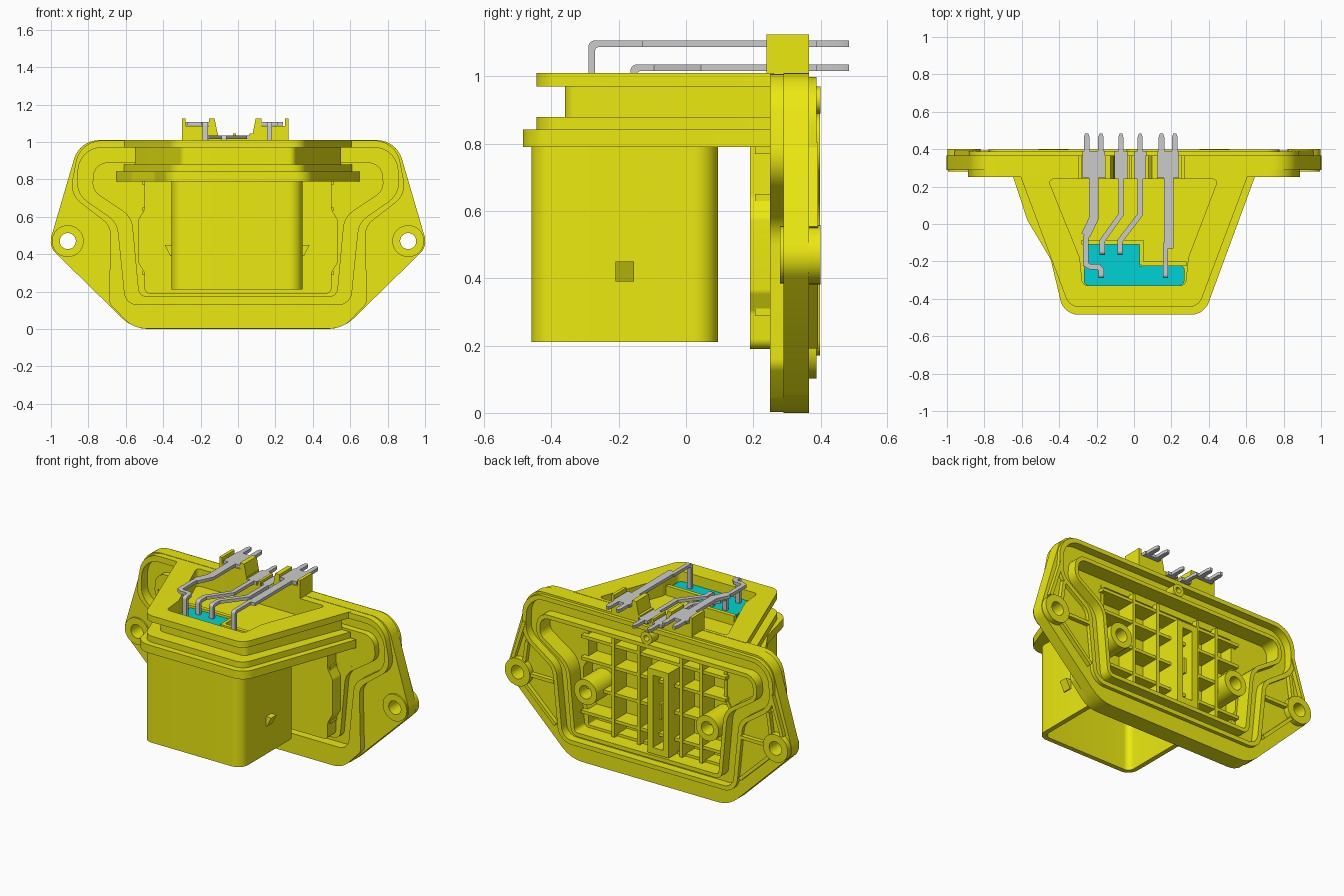
import bpy, bmesh, math
from mathutils import Vector, Matrix

if "Cube" in bpy.data.objects:
    bpy.data.objects.remove(bpy.data.objects["Cube"])


def material(name, rgb):
    m = bpy.data.materials.new(name)
    m.diffuse_color = (*rgb, 1)
    m.use_nodes = True
    m.node_tree.nodes["Principled BSDF"].inputs["Base Color"].default_value = m.diffuse_color
    return m


YELLOW = material("yellow_plastic", (0.84, 0.82, 0.005))
CYAN = material("cyan_seal", (0.0, 0.65, 0.66))

# local (u, v, w) to world for each extrusion axis
AXES = {"z": Matrix(((1, 0, 0), (0, 1, 0), (0, 0, 1))),
        "y": Matrix(((1, 0, 0), (0, 0, 1), (0, 1, 0))),
        "x": Matrix(((0, 0, 1), (1, 0, 0), (0, 1, 0)))}


def fillet(pts):
    """Round the corners of a polygon given as (u, v[, radius])."""
    out, n = [], len(pts)
    for i, p in enumerate(pts):
        c = Vector(p[:2])
        r = p[2] if len(p) > 2 else 0
        a, b = Vector(pts[i - 1][:2]) - c, Vector(pts[(i + 1) % n][:2]) - c
        half = a.angle(b) / 2
        if r <= 0 or half > 1.55:
            out.append(c)
            continue
        t = min(r / math.tan(half), 0.48 * a.length, 0.48 * b.length)
        a.normalize()
        b.normalize()
        centre = c + (a + b).normalized() * t / math.cos(half)
        v0, v1 = (c + a * t - centre).normalized(), (c + b * t - centre).normalized()
        steps = max(3, int((math.pi - 2 * half) / 0.16))
        out += [centre + v0.slerp(v1, k / steps) * t * math.tan(half) for k in range(steps + 1)]
    return out


def inset(pts, d):
    """Move the edges of a counter-clockwise polygon inwards by d."""
    out, n = [], len(pts)
    for i, p in enumerate(pts):
        c = Vector(p[:2])
        e0 = (c - Vector(pts[i - 1][:2])).normalized()
        e1 = (Vector(pts[(i + 1) % n][:2]) - c).normalized()
        n0, n1 = Vector((-e0.y, e0.x)), Vector((-e1.y, e1.x))
        q = c + (n0 + n1) * d / (1 + n0.dot(n1))
        r = p[2] if len(p) > 2 else 0
        turn = d if e0.cross(e1) > 0 else -d
        out.append((q.x, q.y, max(0.01, r - turn) if r else 0))
    return out


def prism(name, loops, lo, hi, axis="z", mat=YELLOW):
    """Extrude an outline (further loops are holes) from lo to hi."""
    cu = bpy.data.curves.new(name, "CURVE")
    cu.dimensions, cu.fill_mode, cu.extrude = "2D", "BOTH", (hi - lo) / 2
    for loop in loops:
        pts = fillet(loop)
        s = cu.splines.new("POLY")
        s.points.add(len(pts) - 1)
        for sp, p in zip(s.points, pts):
            sp.co = (p.x, p.y, 0, 1)
        s.use_cyclic_u = True
    tmp = bpy.data.objects.new(name, cu)
    bpy.context.collection.objects.link(tmp)
    dg = bpy.context.evaluated_depsgraph_get()
    me = bpy.data.meshes.new_from_object(tmp.evaluated_get(dg))
    bpy.data.objects.remove(tmp)
    bm = bmesh.new()
    bm.from_mesh(me)
    bmesh.ops.remove_doubles(bm, verts=bm.verts, dist=1e-5)
    for v in bm.verts:
        v.co = AXES[axis] @ (v.co + Vector((0, 0, (lo + hi) / 2)))
    bmesh.ops.recalc_face_normals(bm, faces=bm.faces)
    bm.to_mesh(me)
    bm.free()
    me.materials.clear()
    if mat:
        me.materials.append(mat)
    ob = bpy.data.objects.new(name, me)
    bpy.context.collection.objects.link(ob)
    bpy.context.view_layer.objects.active = ob
    ob.select_set(True)
    bpy.ops.object.shade_smooth_by_angle(angle=math.radians(30))
    ob.select_set(False)
    return ob


def mir(half):
    return half + [(-p[0], *p[1:]) for p in reversed(half)]


def circle(u, v, r, n=32):
    return [(u + r * math.cos(2 * math.pi * i / n), v + r * math.sin(2 * math.pi * i / n)) for i in range(n)]


def rect(u0, u1, v0, v1, r=0):
    return [(u0, v0, r), (u1, v0, r), (u1, v1, r), (u0, v1, r)]


def bar(a, b, w):
    a, b = Vector(a), Vector(b)
    s = (b - a).normalized().orthogonal() * w / 2
    return [tuple(a - s), tuple(b - s), tuple(b + s), tuple(a + s)]


# Mounting flange: contours in the x-z plane
outline = mir([(0.56, 0, 0.2), (1.013, 0.443, 0.09), (0.847, 1.01, 0.14)])
rim = mir([(0.56, 0.003, 0.15), (0.69, 0.14, 0.05), (0.68, 0.55, 0.1), (0.9, 0.72, 0.12), (0.845, 1.008, 0.14)])
groove = mir([(0.60, 0.13, 0.07), (0.645, 0.57, 0.12), (0.86, 0.72, 0.12), (0.85, 0.97, 0.13)])
inner = mir([(0.53, 0.17, 0.05), (0.57, 0.60, 0.12), (0.78, 0.74, 0.08), (0.77, 0.89, 0.08)])
panel = mir([(0.50, 0.19, 0.03), (0.50, 0.3, 0.03), (0.535, 0.36, 0.03), (0.535, 0.58, 0.03),
             (0.50, 0.64, 0.03), (0.50, 0.84, 0.03)])
prism("flange_ears", [outline, groove] + [circle(s * 0.91, 0.47, 0.043) for s in (-1, 1)], 0.29, 0.365, "y")
prism("flange_rim", [rim, groove], 0.25, 0.364, "y")
prism("seal_groove_floor", [inset(groove, -0.01), inset(inner, 0.01)], 0.31, 0.335, "y")
prism("inner_wall", [inner, inset(inner, 0.025)], 0.27, 0.398, "y")
prism("inner_web", [inset(inner, 0.01), inset(panel, 0.01)], 0.271, 0.295, "y")
prism("panel_wall", [panel, inset(panel, 0.022)], 0.191, 0.30, "y")
prism("panel_face", [panel], 0.19, 0.212, "y")
prism("outer_seal_lip", [inset(groove, -0.028), groove], 0.36, 0.388, "y")

# Ear pads, ear ribs and screw bosses on both sides
for s in (-1, 1):
    hole = circle(s * 0.91, 0.47, 0.043)
    prism("ear_pad", [circle(s * 0.91, 0.47, 0.088), hole], 0.36, 0.40, "y")
    prism("ear_front_ring", [circle(s * 0.91, 0.47, 0.085), hole], 0.28, 0.30, "y")
    for a, b in (((0.87, 0.54), (0.85, 0.68)), ((0.84, 0.47), (0.66, 0.47)), ((0.86, 0.40), (0.65, 0.20)),
                 ((0.95, 0.55), (0.87, 0.80))):
        prism("ear_rib", [bar((s * a[0], a[1]), (s * b[0], b[1]), 0.022)], 0.36, 0.392, "y")
    prism("screw_boss", [circle(s * 0.43, 0.47, 0.08), circle(s * 0.43, 0.47, 0.042)], 0.20, 0.40, "y")

# Stiffening grid, slotted tower and small boss on the back
for x in (-0.34, -0.2, 0.1, 0.28):
    prism("vertical_rib", [rect(x - 0.01, x + 0.01, 0.2, 0.83)], 0.205, 0.335, "y")
for z in (0.3, 0.47, 0.64, 0.78):
    prism("cross_rib", [rect(-0.51, 0.51, z - 0.01, z + 0.01)], 0.205, 0.33, "y")
prism("slot_tower", [rect(-0.15, 0.0, 0.2, 0.74), rect(-0.11, -0.04, 0.24, 0.70)], 0.205, 0.39, "y")
prism("slot_divider", [rect(-0.083, -0.067, 0.42, 0.52)], 0.205, 0.37, "y")
prism("locating_boss", [circle(0, 0.93, 0.04), circle(0, 0.93, 0.018)], 0.30, 0.40, "y")

# Sealing collar: stacked trapezoids with a cavity in the top
base = [(0.65, 0.262), (-0.65, 0.262), (-0.57, 0.02, 0.1), (-0.445, -0.19, 0.1), (-0.375, -0.485, 0.1),
        (0.375, -0.485, 0.1)]
ledge = [(0.61, 0.262), (-0.61, 0.262), (-0.345, -0.445, 0.08), (0.345, -0.445, 0.08)]
neck = [(0.55, 0.262), (-0.55, 0.262), (-0.3, -0.36, 0.04), (0.3, -0.36, 0.04)]
cavity = [(0.45, 0.24, 0.02), (-0.46, 0.24, 0.02), (-0.29, -0.18, 0.05), (-0.275, -0.328, 0.03),
          (0.275, -0.328, 0.03), (0.29, -0.18, 0.05)]
prism("collar_base", [base], 0.79, 0.842)
prism("collar_ledge", [ledge], 0.84, 0.88)
prism("collar_neck", [neck, cavity], 0.875, 0.975)
prism("collar_top", [ledge, cavity], 0.97, 1.01)
prism("cavity_floor", [inset(cavity, -0.005)], 0.86, 0.90)
prism("seal_border", [rect(-0.28, 0.05, -0.11, -0.085), ], 0.89, 0.96)
prism("seal_border_step", [rect(0.03, 0.05, -0.22, -0.1)], 0.89, 0.96)
prism("seal_border_side", [rect(0.04, 0.28, -0.225, -0.2)], 0.89, 0.96)
prism("cyan_seal", [[(-0.27, -0.33, 0.03), (0.27, -0.33, 0.03), (0.27, -0.225, 0.02), (0.03, -0.225),
                     (0.03, -0.11), (-0.26, -0.11)]], 0.89, 0.945, "z", CYAN)

# Connector shroud, open at the bottom, with a latch wedge each side
tube = rect(-0.355, 0.345, -0.46, 0.095, 0.07)
prism("shroud", [tube, inset(tube, 0.03)], 0.21, 0.80)
for x, s in ((0.34, 1), (-0.35, -1)):
    wedge = [(x, 0.39), (x + s * 0.012, 0.39), (x + s * 0.042, 0.45), (x, 0.45)]
    prism("latch_wedge", [wedge], -0.21, -0.155, "y")

# Pin guides on the top edge
guide = [(-0.3, 1.0), (-0.1, 1.0), (-0.125, 1.125), (-0.155, 1.125), (-0.155, 1.085), (-0.28, 1.085),
         (-0.28, 1.125), (-0.3, 1.125)]
prism("pin_guide", [guide], 0.24, 0.366, "y")
prism("pin_guide", [[(-u - 0.03, v) for u, v in guide]], 0.24, 0.366, "y")
prism("pin_rest", [rect(-0.12, 0.09, 0.99, 1.015)], 0.24, 0.366, "y")
for x in (-0.115, -0.018, 0.07):
    prism("pin_divider", [rect(x - 0.008, x + 0.008, 1.0, 1.045)], 0.24, 0.366, "y")


# Contact pins: a flat strip along the path, then a bent leg downwards
def strip(path, w, z):
    p = [Vector(q) for q in path]
    side = []
    for i, q in enumerate(p):
        e0 = (q - p[i - 1]).normalized() if i else (p[1] - q).normalized()
        e1 = (p[i + 1] - q).normalized() if i < len(p) - 1 else e0
        n0, n1 = e0.orthogonal(), e1.orthogonal()
        side.append((n0 + n1) * w / 2 / (1 + n0.dot(n1)))
    loop = [tuple(q + s) for q, s in zip(p, side)] + [tuple(q - s) for q, s in reversed(list(zip(p, side)))]
    prism("pin_strip", [loop], z, z + 0.02, "z", None)


def leg(x, y, z, w):
    prof = [(y + 0.04, z + 0.02), (y, z + 0.02, 0.035), (y, 0.5), (y + 0.02, 0.5), (y + 0.02, z, 0.015), (y + 0.04, z)]
    prism("pin_leg", [prof], x - w / 2, x + w / 2, "x", None)


def prong(x, y, z, w):
    prism("pin_prong", [[(x - w / 2, y), (x + w / 2, y), (x + w / 2, 0.465), (x + w / 4, 0.485),
                         (x - w / 4, 0.485), (x - w / 2, 0.465)]], z, z + 0.02, "z", None)


for x0, x1 in ((-0.275, -0.155), (0.125, 0.24)):
    prism("power_pin_body", [rect(x0, x1, 0.245, 0.39)], 1.087, 1.107, "z", None)
    for x in (x0 + 0.022, x1 - 0.022):
        prong(x, 0.38, 1.087, 0.03)
strip([(-0.215, 0.25), (-0.215, 0.03), (-0.258, -0.06)], 0.05, 1.087)
strip([(-0.25, -0.04), (-0.258, -0.08), (-0.258, -0.215), (-0.235, -0.228), (-0.19, -0.228), (-0.175, -0.245),
       (-0.175, -0.255)], 0.028, 1.087)
strip([(0.185, 0.25), (0.185, -0.13)], 0.05, 1.087)
strip([(0.168, -0.1), (0.168, -0.255)], 0.026, 1.087)
leg(-0.175, -0.29, 1.087, 0.028)
leg(0.168, -0.29, 1.087, 0.026)
for x, xe in ((-0.07, -0.17), (0.033, -0.075)):
    prism("signal_pin_body", [rect(x - 0.034, x + 0.034, 0.24, 0.39)], 1.016, 1.036, "z", None)
    prong(x, 0.38, 1.016, 0.026)
    strip([(x, 0.25), (x, 0.05), (xe, -0.09), (xe, -0.13)], 0.028, 1.016)
    leg(xe, -0.165, 1.016, 0.028)
